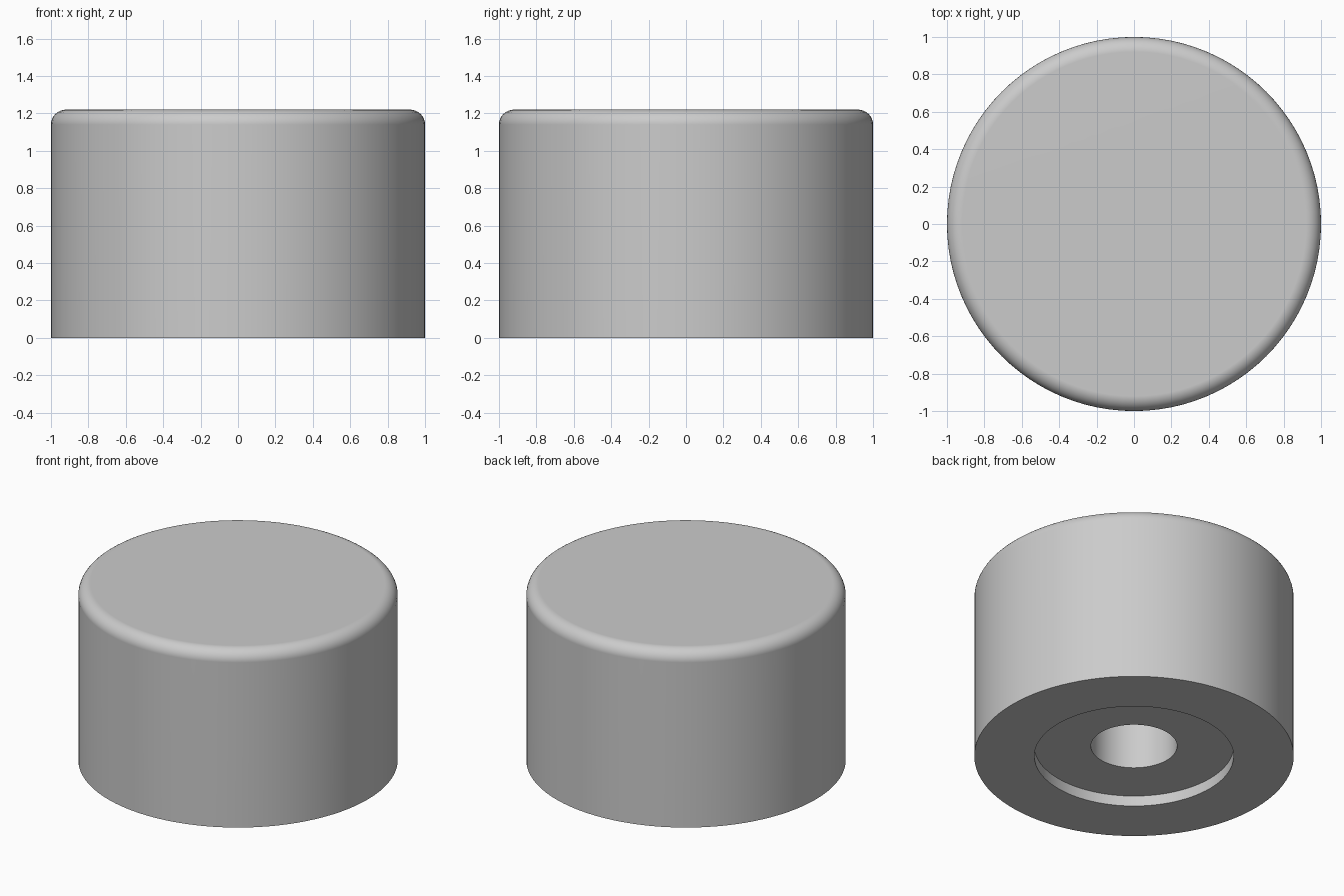
import bpy
import bmesh
from math import sin, cos, pi, radians

SEGMENTS = 96
HEIGHT = 1.22
FILLET = 0.08
FILLET_STEPS = 8
RECESS_RADIUS, RECESS_DEPTH = 0.624, 0.072
BORE_RADIUS, BORE_TOP = 0.27, 0.85

cube = bpy.data.objects.get("Cube")
if cube:
    bpy.data.objects.remove(cube, do_unlink=True)

# Single grey finish
grey = bpy.data.materials.new("light_grey")
grey.use_nodes = True
grey.diffuse_color = (0.6, 0.6, 0.6, 1)
bsdf = next(n for n in grey.node_tree.nodes if n.type == "BSDF_PRINCIPLED")
bsdf.inputs["Base Color"].default_value = grey.diffuse_color


def lathe(name, profile, material):
    """Turn a (radius, height) profile around the z axis."""
    bm = bmesh.new()
    verts = [bm.verts.new((r, 0, z)) for r, z in profile]
    edges = [bm.edges.new(pair) for pair in zip(verts, verts[1:])]
    bmesh.ops.spin(bm, geom=verts + edges, cent=(0, 0, 0), axis=(0, 0, 1),
                   angle=2 * pi, steps=SEGMENTS)
    bmesh.ops.remove_doubles(bm, verts=bm.verts, dist=0.0005)
    bmesh.ops.recalc_face_normals(bm, faces=bm.faces)
    mesh = bpy.data.meshes.new(name)
    bm.to_mesh(mesh)
    bm.free()
    mesh.materials.append(material)
    obj = bpy.data.objects.new(name, mesh)
    bpy.context.collection.objects.link(obj)
    return obj


# Blind bore, shallow recess, flat base ring and straight wall
profile = [(0, BORE_TOP), (BORE_RADIUS, BORE_TOP), (BORE_RADIUS, RECESS_DEPTH),
           (RECESS_RADIUS, RECESS_DEPTH), (RECESS_RADIUS, 0), (1, 0)]
# Rounded top edge, then the flat top
for i in range(FILLET_STEPS + 1):
    a = pi / 2 * i / FILLET_STEPS
    profile.append((1 - FILLET + FILLET * cos(a), HEIGHT - FILLET + FILLET * sin(a)))
profile.append((0, HEIGHT))

body = lathe("round_body", profile, grey)

# Smooth shading with crisp rims and flat faces kept flat
for o in bpy.context.selected_objects:
    o.select_set(False)
body.select_set(True)
bpy.context.view_layer.objects.active = body
bpy.ops.object.shade_smooth_by_angle(angle=radians(30))
weighted = body.modifiers.new("flat_faces", "WEIGHTED_NORMAL")
weighted.keep_sharp = True
